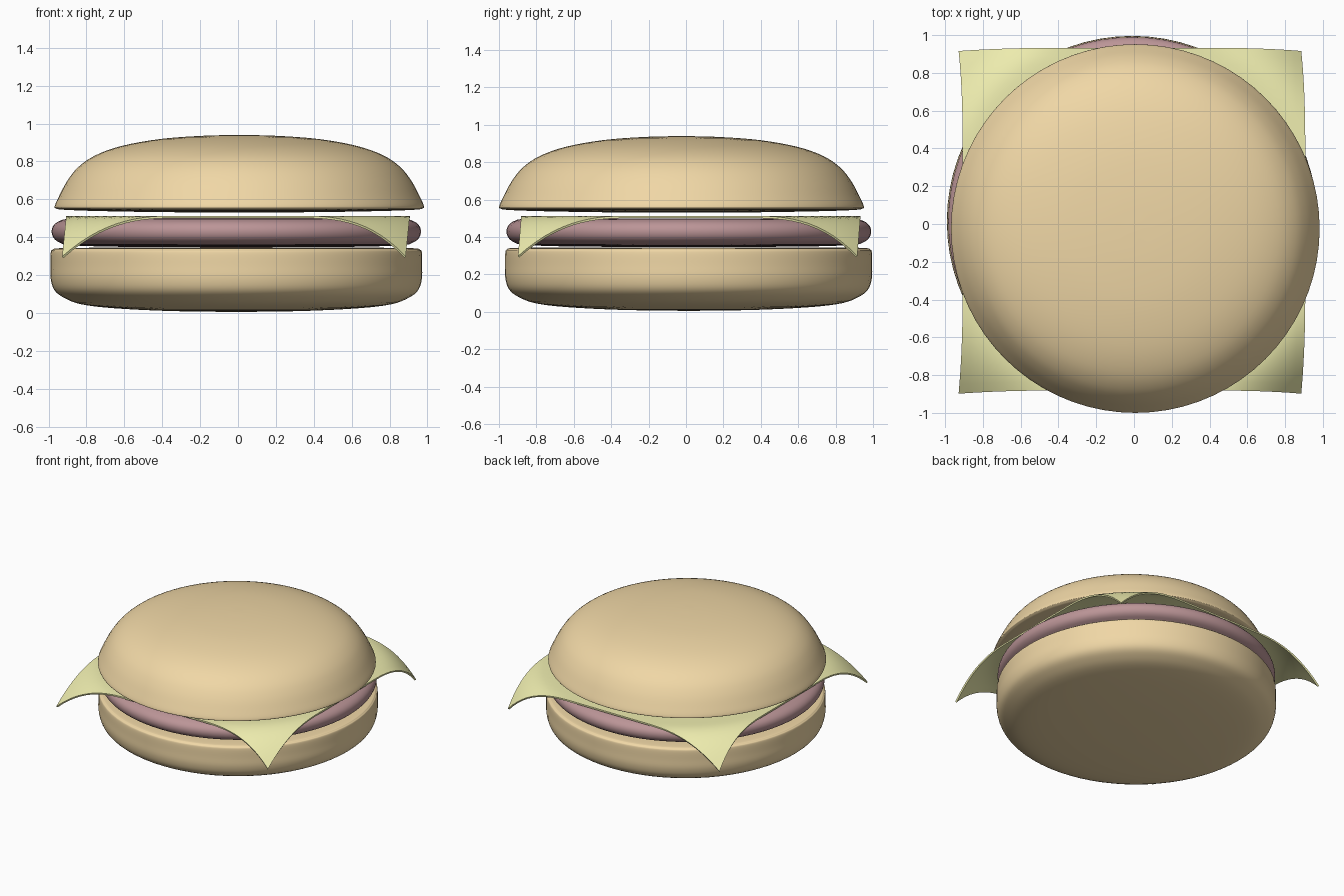
import bpy, bmesh, math
from mathutils import Matrix, Vector

if "Cube" in bpy.data.objects:
    bpy.data.objects.remove(bpy.data.objects["Cube"])


def material(name, rgb):
    m = bpy.data.materials.new(name)
    m.diffuse_color = (*rgb, 1)
    m.use_nodes = True
    m.node_tree.nodes["Principled BSDF"].inputs["Base Color"].default_value = m.diffuse_color
    return m


def add_object(name, bm, mat):
    bmesh.ops.recalc_face_normals(bm, faces=bm.faces)
    mesh = bpy.data.meshes.new(name)
    bm.to_mesh(mesh)
    bm.free()
    ob = bpy.data.objects.new(name, mesh)
    bpy.context.collection.objects.link(ob)
    mesh.materials.append(mat)
    for p in mesh.polygons:
        p.use_smooth = True
    return ob


def smooth_curve(pts, steps=4):
    # Catmull-Rom through the profile points
    p = [Vector(q) for q in pts]
    p = [2 * p[0] - p[1]] + p + [2 * p[-1] - p[-2]]
    out = []
    for a, b, c, d in zip(p, p[1:], p[2:], p[3:]):
        for i in range(steps):
            t = i / steps
            out.append(0.5 * (2 * b + (c - a) * t + (2 * a - 5 * b + 4 * c - d) * t**2
                              + (3 * b - a - 3 * c + d) * t**3))
    return out + [p[-2]]


def lathe(name, profile, centre, mat, segments=72):
    bm = bmesh.new()
    vs = [bm.verts.new((max(r, 0), 0, z)) for r, z in smooth_curve(profile)]
    edges = [bm.edges.new(e) for e in zip(vs, vs[1:])]
    bmesh.ops.spin(bm, geom=vs + edges, cent=(0, 0, 0), axis=(0, 0, 1),
                   angle=2 * math.pi, steps=segments)
    bmesh.ops.remove_doubles(bm, verts=bm.verts, dist=1e-5)
    bmesh.ops.translate(bm, verts=bm.verts, vec=(*centre, 0))
    return add_object(name, bm, mat)


bun = material("bun", (0.87, 0.68, 0.38))
meat = material("meat", (0.50, 0.30, 0.31))
cheese = material("cheese", (0.86, 0.85, 0.43))

# Buns and patty
lathe("bottom_bun", [(0, .005), (.35, .01), (.65, .025), (.82, .046), (.91, .08), (.96, .12),
                     (.98, .18), (.981, .25), (.98, .318), (.971, .333), (.945, .341),
                     (.8, .344), (.4, .345), (0, .345)], (-0.009, 0.014), bun)
lathe("patty", [(0, .346), (.6, .349), (.87, .357), (.93, .37), (.964, .395), (.975, .43),
                (.964, .463), (.93, .487), (.87, .497), (.6, .5), (0, .5)],
      (-0.009, 0.015), meat)
lathe("top_bun", [(0, .53), (.4, .532), (.75, .538), (.93, .545), (.968, .552), (.975, .564),
                  (.955, .61), (.91, .695), (.85, .77), (.76, .832), (.62, .882),
                  (.42, .918), (.2, .935), (0, .94)], (0.007, -0.024), bun)

# Cheese slice: square sheet with drooping corners
bm = bmesh.new()
bmesh.ops.create_grid(bm, x_segments=40, y_segments=40, size=0.907)
for v in bm.verts:
    drop = 2.2 * max(0, v.co.xy.length - 0.97) ** 2
    v.co += Vector((-0.1 * drop, -0.08 * drop, 0.513 - drop))
    v.co += Vector((0, 0.026, 0))
slice_ob = add_object("cheese_slice", bm, cheese)
mod = slice_ob.modifiers.new("thickness", "SOLIDIFY")
mod.thickness = 0.012
mod.offset = -1
bpy.context.view_layer.objects.active = slice_ob
slice_ob.select_set(True)
bpy.ops.object.modifier_apply(modifier=mod.name)
bpy.ops.object.shade_smooth_by_angle(angle=math.radians(40))
